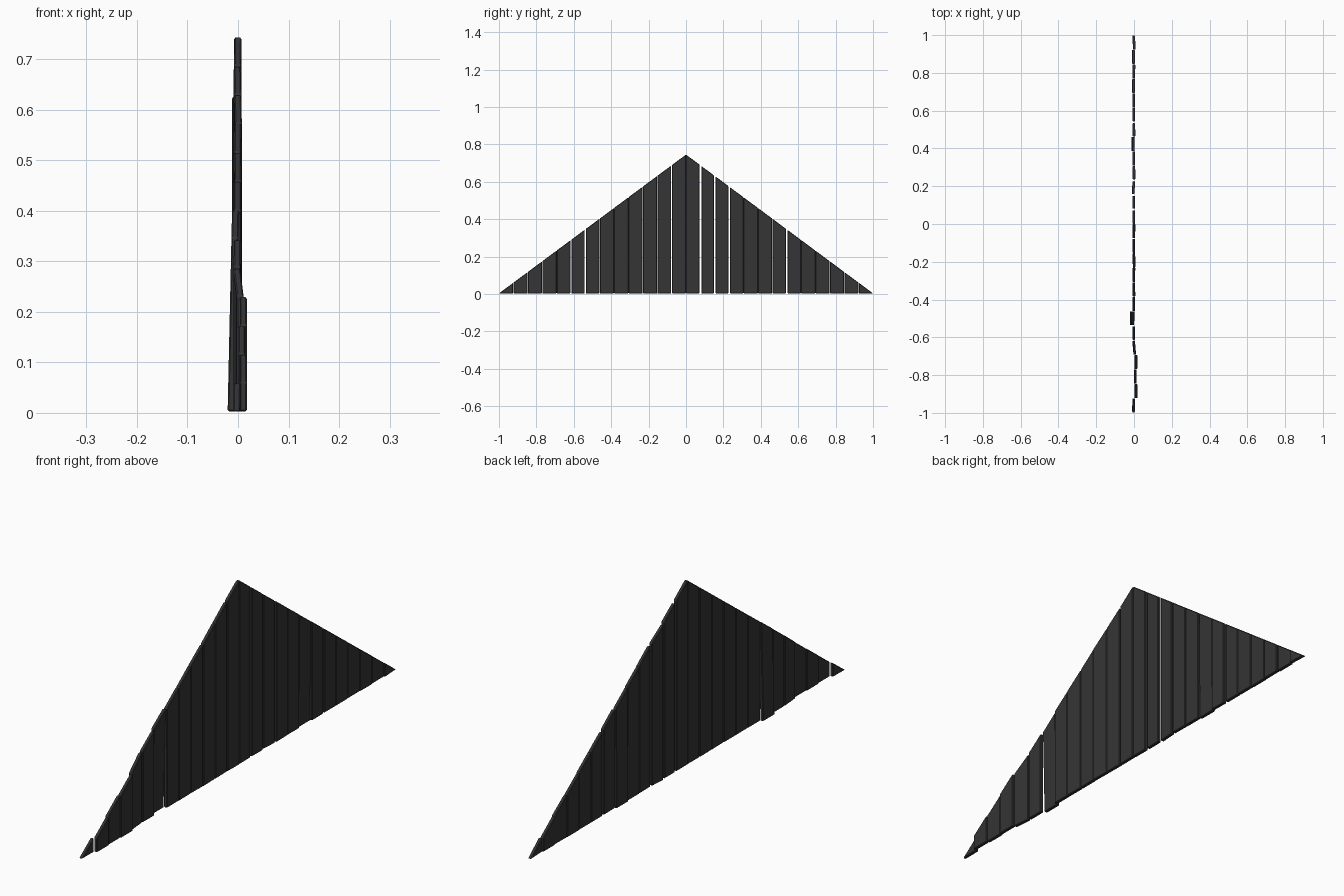
import bpy, bmesh, math, random
from mathutils import Matrix

if "Cube" in bpy.data.objects:
    bpy.data.objects.remove(bpy.data.objects["Cube"])

random.seed(4)
N, H, T, BASE = 26, 0.745, 0.014, 0.003
W = 2 / N

mat = bpy.data.materials.new("dark_wood")
mat.diffuse_color = (0.035, 0.035, 0.035, 1)
mat.use_nodes = True
mat.node_tree.nodes["Principled BSDF"].inputs["Base Color"].default_value = mat.diffuse_color

# loose planks: index -> (x offset, yaw, lean), everything else only jitters
loose = {1: (0.0105, 0, 0), 2: (0.007, 0.0, 0), 3: (0.0105, 0, 0),
         4: (0.001, 0.09, 0.0), 6: (-0.0095, 0, 0.022), 7: (-0.001, 0, 0),
         10: (0.0, 0.02, 0), 15: (-0.003, -0.06, 0), 18: (-0.005, 0, 0.008),
         25: (0.0, 0.05, 0)}
# half-widths of the open joints, by joint index
gaps = {5: 0.0025, 6: 0.003, 12: 0.002, 14: 0.005, 15: 0.005, 16: 0.0045, 19: 0.001, 20: 0.005}


def roof(y):
    return BASE + (H - BASE) * (1 - abs(y))


def plank(i):
    y0 = -1 + i * W + (gaps.get(i, 0.0008) if i else 0)
    y1 = -1 + (i + 1) * W - (gaps.get(i + 1, 0.0008) if i < N - 1 else 0)
    # outline cut along the gable slope, end planks become triangles
    outline = [(y0, BASE), (y1, BASE)]
    outline += [(y, roof(y)) for y in (y1, y0) if roof(y) > BASE + 0.001]
    bm = bmesh.new()
    face = bm.faces.new([bm.verts.new((-T / 2, y, z)) for y, z in outline])
    ext = bmesh.ops.extrude_face_region(bm, geom=[face])
    bmesh.ops.translate(bm, vec=(T, 0, 0),
                        verts=[v for v in ext["geom"] if isinstance(v, bmesh.types.BMVert)])
    bmesh.ops.recalc_face_normals(bm, faces=bm.faces)
    bmesh.ops.bevel(bm, geom=bm.edges[:], offset=0.0025, segments=1,
                    affect='EDGES', clamp_overlap=True)
    # slight looseness in the boarding
    dx, yaw, lean = loose.get(i, (random.uniform(-0.003, 0.0), random.uniform(-0.015, 0.015), 0))
    yc = (y0 + y1) / 2
    zc = roof(yc) / 2
    bm.transform(Matrix.Translation((dx, yc, zc)) @ Matrix.Rotation(yaw, 4, 'Z')
                 @ Matrix.Rotation(lean, 4, 'Y') @ Matrix.Translation((0, -yc, -zc)))
    me = bpy.data.meshes.new("plank")
    bm.to_mesh(me)
    bm.free()
    me.materials.append(mat)
    ob = bpy.data.objects.new(f"gable_plank_{i + 1}", me)
    bpy.context.collection.objects.link(ob)


for i in range(N):
    plank(i)
